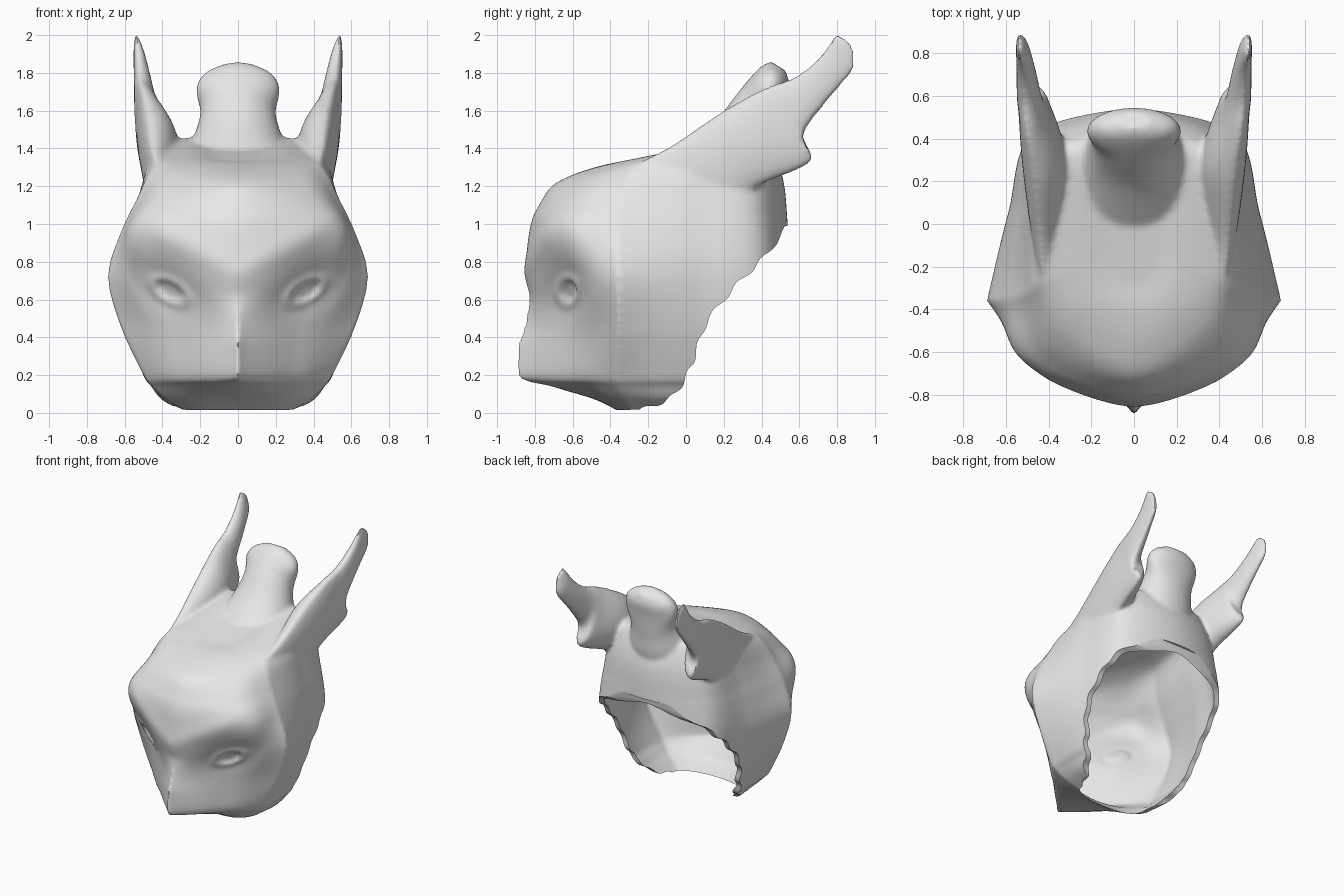
import bpy, bmesh, math

if "Cube" in bpy.data.objects:
    bpy.data.objects.remove(bpy.data.objects["Cube"], do_unlink=True)

grey = bpy.data.materials.new("plain grey")
grey.use_nodes = True
GREY = (0.8, 0.8, 0.8, 1)
grey.diffuse_color = GREY
grey.node_tree.nodes["Principled BSDF"].inputs["Base Color"].default_value = GREY


def clamp(t):
    return max(0.0, min(1.0, t))


def bell(t):
    return math.exp(-t * t)


def extend(a, b):
    return tuple(2 * i - j for i, j in zip(a, b))


def spline(points, steps, before=None, after=None):
    """Smooth curve through tuples of any length."""
    p = [before or extend(points[0], points[1])] + list(points)
    p.append(after or extend(points[-1], points[-2]))
    out = []
    for k in range(1, len(p) - 2):
        for s in range(steps):
            t = s / steps
            out.append(tuple(
                b + 0.5 * t * (c - a + t * (2 * a - 5 * b + 4 * c - d + t * (3 * (b - c) + d - a)))
                for a, b, c, d in zip(*p[k - 1:k + 3])))
    return out + [tuple(points[-1])]


def make_object(name, bm):
    bmesh.ops.recalc_face_normals(bm, faces=bm.faces[:])
    mesh = bpy.data.meshes.new(name)
    bm.to_mesh(mesh)
    bm.free()
    obj = bpy.data.objects.new(name, mesh)
    bpy.context.collection.objects.link(obj)
    return obj


def loft(name, rings):
    """Closed skin over rings with equal point counts."""
    bm = bmesh.new()
    rows = [[bm.verts.new(p) for p in ring] for ring in rings]
    for low, high in zip(rows, rows[1:]):
        for i in range(len(low)):
            bm.faces.new((low[i - 1], low[i], high[i], high[i - 1]))
    bm.faces.new(rows[0])
    bm.faces.new(rows[-1])
    return make_object(name, bm)


def apply(obj, kind, **settings):
    bpy.context.view_layer.objects.active = obj
    mod = obj.modifiers.new(kind.lower(), kind)
    for key, value in settings.items():
        setattr(mod, key, value)
    bpy.ops.object.modifier_apply(modifier=mod.name)


def subtract(obj, cutter):
    cutter.hide_render = True
    apply(obj, 'BOOLEAN', operation='DIFFERENCE', solver='EXACT', object=cutter)
    bpy.data.objects.remove(cutter, do_unlink=True)


# Head levels: height, nose line, face corner, cheek ridge, side, back corner, back line
LEVELS = [
    (0, -.34, .17, -.33, .25, -.29, .27, -.1, .22, .1, .15),
    (.07, -.48, .24, -.43, .38, -.33, .4, -.05, .3, .2, .3),
    (.145, -.72, .28, -.53, .46, -.36, .45, 0, .34, .3, .4),
    (.2, -.8, .31, -.57, .5, -.37, .49, 0, .38, .36, .46),
    (.45, -.8, .35, -.58, .62, -.36, .56, .05, .44, .43, .53),
    (.72, -.84, .46, -.63, .69, -.36, .59, .05, .47, .43, .54),
    (.96, -.83, .51, -.65, .62, -.36, .56, .05, .46, .41, .54),
    (1.14, -.77, .41, -.61, .53, -.34, .51, .05, .43, .39, .52),
    (1.25, -.71, .34, -.53, .47, -.3, .47, .1, .39, .36, .46),
    (1.3, -.6, .27, -.45, .4, -.26, .41, .1, .34, .32, .41),
    (1.32, -.42, .17, -.36, .25, -.2, .26, .1, .22, .26, .33),
    (1.31, -.28, .08, -.24, .12, -.14, .13, .08, .1, .18, .22),
]


def face_detail(x, y, z):
    """Forward and backward push that shapes beak, brow and eyes."""
    x = abs(x)
    push = -.09 * math.exp(-x / .07) * clamp((z - .14) / .04) * clamp((.62 - z) / .25)
    push -= .015 * bell((z - .74 - .52 * x) / .08) * clamp((.55 - x) / .15)
    u = (x - .36) * .86 + (z - .645) * .5
    v = (z - .645) * .86 - (x - .36) * .5
    push += .06 * bell(math.hypot(u / .23, v / .12))
    r = math.hypot(u / .1, v / .05)
    push -= .02 * bell((r - 1) / .3)
    push += .012 * bell((r - .6) / .25)
    return push * clamp((-.42 - y) / .12)


def head_rings(steps):
    rings = []
    for z, nose, cx, cy, rx, ry, sx, sy, bx, by, back in spline(LEVELS, steps):
        half = spline([(0, nose), (cx, cy), (rx, ry)], steps * 2, before=(-cx, cy))
        half += spline([(rx, ry), (sx, sy), (bx, by), (0, back)], steps, after=(-bx, by))[1:]
        ring = half + [(-x, y) for x, y in half[-2:0:-1]]
        tilt = .2 * clamp((z - 1.05) / .25)
        rings.append([(x, y + face_detail(x, y, z), z + tilt * (y + .4)) for x, y in ring])
    return rings


def blade(name, stations, side=1, outer=1.0):
    """Oval sections given by top y z, bottom y z, centre x and half width."""
    rings = []
    for ty, tz, by, bz, cx, width in spline(stations, 8):
        ring = []
        for k in range(32):
            a = math.tau * k / 32
            c, s = math.cos(a) / 2, math.sin(a)
            x = cx + width * s * (outer if s > 0 else 1)
            ring.append((side * x, (ty + by) / 2 + c * (ty - by), (tz + bz) / 2 + c * (tz - bz)))
        rings.append(ring)
    return loft(name, rings)


HORN = [
    (-.45, 1.24, -.25, 1.05, .4, .06),
    (-.12, 1.39, .1, 1.05, .44, .11),
    (.2, 1.6, .4, 1.21, .465, .15),
    (.42, 1.72, .66, 1.33, .5, .105),
    (.56, 1.77, .62, 1.47, .515, .085),
    (.68, 1.855, .755, 1.66, .525, .065),
    (.755, 1.95, .875, 1.8, .535, .045),
    (.78, 1.99, .89, 1.88, .54, .03),
    (.8, 2.01, .88, 1.95, .543, .016),
]
CREST = [
    (-.02, 1.38, .35, 1.1, 0, .34),
    (.16, 1.55, .49, 1.27, 0, .25),
    (.27, 1.69, .515, 1.47, 0, .2),
    (.345, 1.78, .53, 1.64, 0, .222),
    (.4, 1.835, .545, 1.74, 0, .18),
    (.45, 1.86, .53, 1.81, 0, .08),
]

# Outer body: head, crest and mirrored horns fused into one skin
mask = loft("horned_mask", head_rings(16))
parts = [blade("crest", CREST)]
parts += [blade("horn", HORN, side, .4) for side in (1, -1)]
bpy.ops.object.select_all(action='DESELECT')
for obj in parts + [mask]:
    obj.select_set(True)
bpy.context.view_layer.objects.active = mask
bpy.ops.object.join()
apply(mask, 'REMESH', mode='VOXEL', voxel_size=.015)
apply(mask, 'SMOOTH', factor=.5, iterations=7)

# Hollow inside, parallel to the outer skin and open at the chin
hollow = loft("hollow", head_rings(8))
bm = bmesh.new()
bm.from_mesh(hollow.data)
bm.normal_update()
inset = [v.co - v.normal * .04 for v in bm.verts]
for v, co in zip(bm.verts, inset):
    v.co = co
    v.co.z -= .06 * clamp((.1 - co.z) / .05)
bm.to_mesh(hollow.data)
bm.free()
apply(hollow, 'REMESH', mode='VOXEL', voxel_size=.02)
apply(hollow, 'SMOOTH', factor=.5, iterations=4)
subtract(mask, hollow)

# Slanted neck opening with a ragged rim
RIM = [(-.31, 0), (-.2, .03), (-.08, .08), (0, .19), (.05, .31), (.1, .46),
       (.2, .6), (.31, .72), (.42, .83), (.53, .98)]
edge = [(y + .008 * math.sin(i * .9), z - .008 * math.sin(i * .9))
        for i, (y, z) in enumerate(spline(RIM, 6))]
outline = [(-.33, -.5), (-.33, -.02)] + edge + [(1, 1.02), (1, -.5)]
bm = bmesh.new()
sides = [[bm.verts.new((x, y, z)) for y, z in outline] for x in (-1, 1)]
for i in range(len(outline)):
    bm.faces.new((sides[0][i - 1], sides[0][i], sides[1][i], sides[1][i - 1]))
for ring in sides:
    bm.faces.new(ring)
subtract(mask, make_object("neck_cutter", bm))

# Colour and shade
mask.data.materials.clear()
mask.data.materials.append(grey)
bpy.ops.object.select_all(action='DESELECT')
mask.select_set(True)
bpy.context.view_layer.objects.active = mask
bpy.ops.object.shade_smooth_by_angle(angle=math.radians(40))
